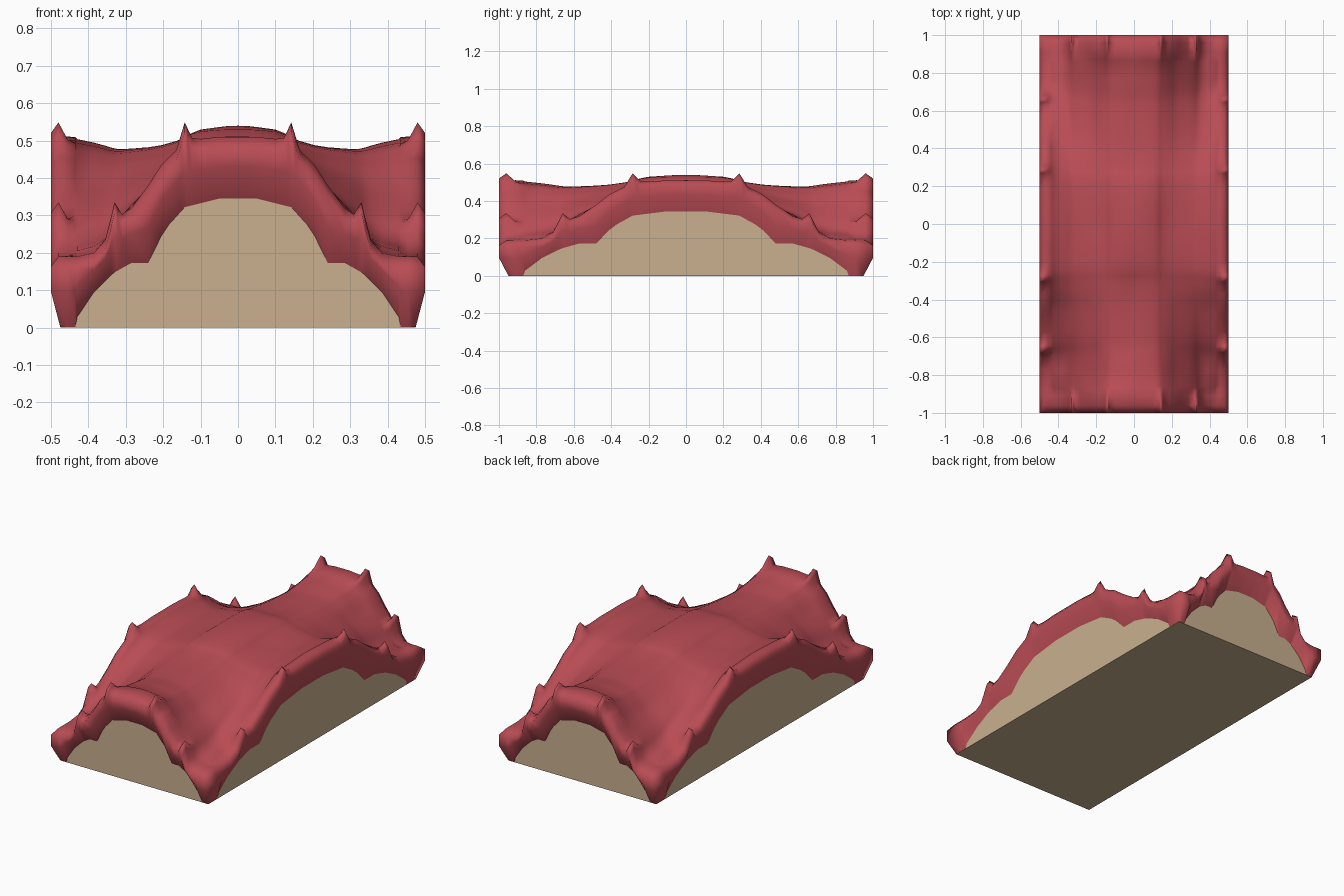
import bpy, bmesh

if "Cube" in bpy.data.objects:
    bpy.data.objects.remove(bpy.data.objects["Cube"])

# Half-profile stations (0 = middle of an edge, 1 = corner)
HALF = [0, .05, .1, .2, .245, .27, .285, .305, .33, .37, .41, .48, .57, .62, .645, .66, .68, .71, .77, .86, .87, .91, .96]
T = [-t for t in HALF[:0:-1]] + HALF
EDGE = [(0, .51), (.1, .51), (.24, .502), (.33, .475), (.41, .435), (.5, .365), (.6, .30), (.66, .27), (.7, .24), (.77, .2), (.86, .19), (.96, .19)]
AXIS = [(0, .54), (.1, .54), (.2, .53), (.28, .505), (.38, .485), (.57, .475), (.66, .478), (.77, .492), (.86, .512), (.96, .51)]
WALL = [(0, .345), (.1, .345), (.285, .322), (.37, .275), (.41, .245), (.48, .173), (.57, .173), (.67, .145), (.77, .095), (.86, .028), (.87, .001), (1, .001)]
FADE = [(0, 0), (.77, 0), (.86, .12), (.91, .3), (.96, 1)]


def curve(pts, t):
    t = min(abs(t), pts[-1][0])
    for (a, za), (b, zb) in zip(pts, pts[1:]):
        if t <= b:
            return za + (zb - za) * (t - a) / (b - a)


def spike(t):
    t = abs(t)
    return max(0, .06 * (1 - abs(t - .285) / .045)) + max(0, .065 * (1 - abs(t - .66) / .05))


def height(u, v):
    # Blend of the four edge profiles and the sagging middle
    a, b = (min(abs(u) / .96, 1)) ** 1.15, (min(abs(v) / .96, 1)) ** 1.15
    h = (1 - b) * curve(AXIS, u) + b * curve(EDGE, u)
    h += (1 - a) * curve(AXIS, v) + a * curve(EDGE, v)
    h -= (1 - a) * (1 - b) * .54 + (a * (1 - b) + b * (1 - a)) * .51 + a * b * .19
    return h + spike(u) * curve(FADE, v) + spike(v) * curve(FADE, u)


def perimeter():
    m = T[-1]
    return ([(t, -m) for t in T[:-1]] + [(m, t) for t in T[:-1]]
            + [(-t, m) for t in T[:-1]] + [(-m, -t) for t in T[:-1]])


def ring_points(r, zfun):
    pts = []
    for u, v in perimeter():
        t = min(abs(u), abs(v))
        x = r * (1 if u > 0 else -1) if abs(u) == T[-1] else u
        y = r * (1 if v > 0 else -1) if abs(v) == T[-1] else v
        pts.append((x * .5, y, zfun(u, v, t)))
    return pts


def bridge(bm, a, b):
    n = len(a)
    for i in range(n):
        bm.faces.new((a[i], b[i], b[(i + 1) % n], a[(i + 1) % n]))


def finish(bm, name, color):
    bmesh.ops.recalc_face_normals(bm, faces=bm.faces)
    me = bpy.data.meshes.new(name)
    bm.to_mesh(me)
    bm.free()
    ob = bpy.data.objects.new(name, me)
    bpy.context.collection.objects.link(ob)
    mat = bpy.data.materials.new(name)
    mat.diffuse_color = color
    mat.use_nodes = True
    mat.node_tree.nodes["Principled BSDF"].inputs["Base Color"].default_value = mat.diffuse_color
    me.materials.append(mat)
    return ob


# Red draped cover: height grid plus rolled rim
bm = bmesh.new()
n = len(T)
g = [[bm.verts.new((u * .5, v, height(u, v))) for u in T] for v in T]
for j in range(n - 1):
    for i in range(n - 1):
        bm.faces.new((g[j][i], g[j][i + 1], g[j + 1][i + 1], g[j + 1][i]))
inner = [v for row in g for v in row if abs(v.co.x) < .45 and abs(v.co.y) < .9]
for _ in range(5):
    bmesh.ops.smooth_vert(bm, verts=inner, factor=.5, use_axis_z=True)
m = n - 1
prev = ([g[0][i] for i in range(m)] + [g[j][m] for j in range(m)]
        + [g[m][m - i] for i in range(m)] + [g[m - j][0] for j in range(m)])
for r, zf in [(1.0, lambda u, v, t: height(u, v) - .028),
              (1.0, lambda u, v, t: min(curve(WALL, t) + .095, .55 * curve(WALL, t) + .45 * (height(u, v) - .03) + .025)),
              (.95, lambda u, v, t: curve(WALL, t))]:
    ring = [bm.verts.new(p) for p in ring_points(r, zf)]
    bridge(bm, prev, ring)
    prev = ring
cover = finish(bm, "draped_cover", (.485, .072, .089, 1))
for p in cover.data.polygons:
    p.use_smooth = True

# Tan base block with arched side walls and flat underside
bm = bmesh.new()
top = [bm.verts.new(p) for p in ring_points(.95, lambda u, v, t: curve(WALL, t))]
low = [bm.verts.new(p) for p in ring_points(.95, lambda u, v, t: 0)]
bridge(bm, top, low)
bm.faces.new(low)
finish(bm, "base_block", (.585, .434, .275, 1))
